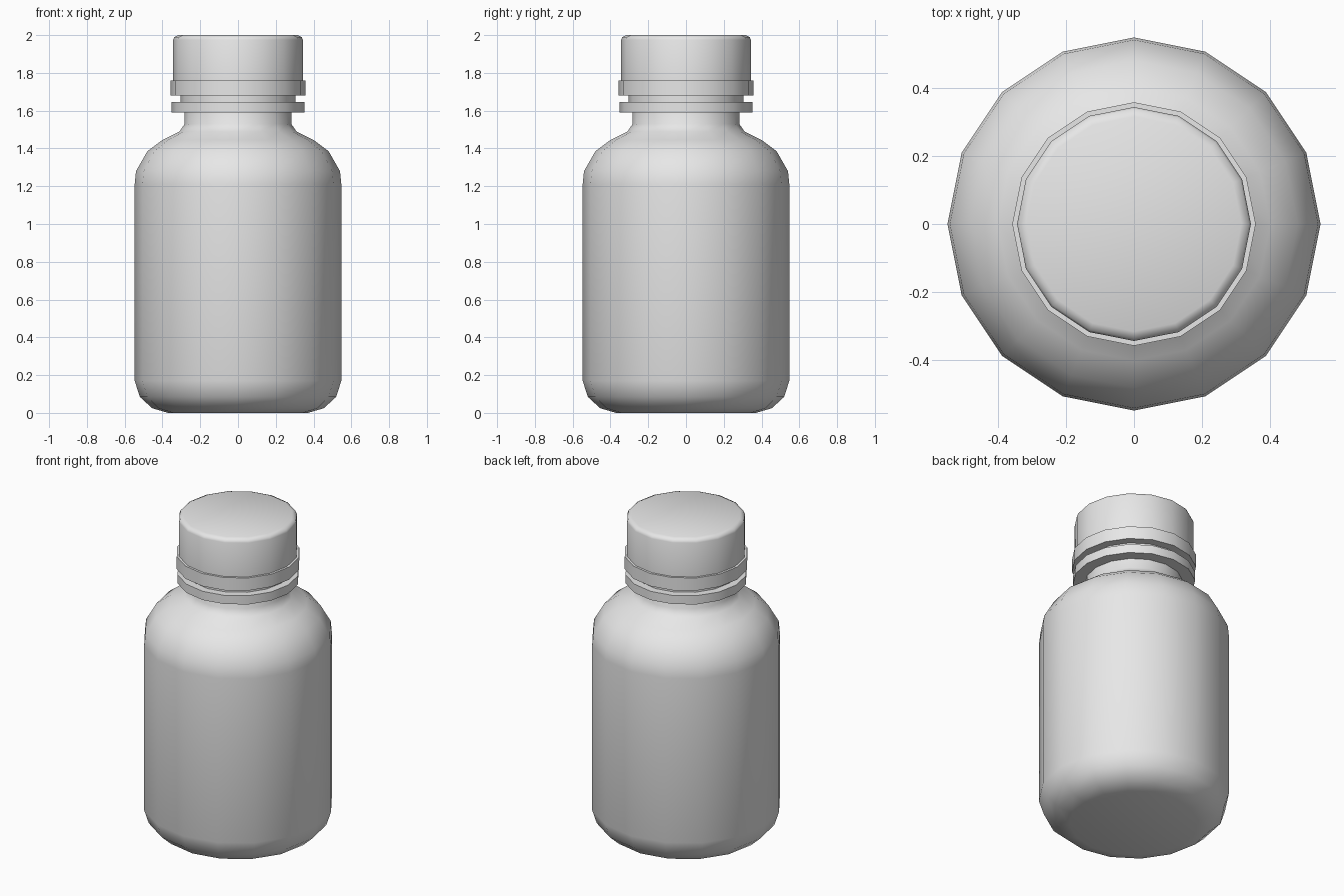
import bpy
import bmesh
import math

if "Cube" in bpy.data.objects:
    bpy.data.objects.remove(bpy.data.objects["Cube"])

SIDES = 16

plastic = bpy.data.materials.new("grey_plastic")
plastic.diffuse_color = (0.8, 0.8, 0.8, 1)
plastic.use_nodes = True
plastic.node_tree.nodes["Principled BSDF"].inputs["Base Color"].default_value = plastic.diffuse_color


def lathe(name, profile, angle=40, closed=False):
    """Turn (radius, height) points around z; open profiles get end caps."""
    bm = bmesh.new()
    rings = []
    for r, z in profile:
        rings.append([bm.verts.new((r * math.cos(2 * math.pi * i / SIDES),
                                    r * math.sin(2 * math.pi * i / SIDES), z))
                      for i in range(SIDES)])
    pairs = list(zip(rings, rings[1:]))
    if closed:
        pairs.append((rings[-1], rings[0]))
    else:
        bm.faces.new(rings[0][::-1])
        bm.faces.new(rings[-1])
    for low, high in pairs:
        for i in range(SIDES):
            j = (i + 1) % SIDES
            bm.faces.new((low[i], low[j], high[j], high[i]))
    bmesh.ops.recalc_face_normals(bm, faces=bm.faces)
    mesh = bpy.data.meshes.new(name)
    bm.to_mesh(mesh)
    bm.free()
    mesh.materials.append(plastic)
    obj = bpy.data.objects.new(name, mesh)
    bpy.context.collection.objects.link(obj)
    bpy.ops.object.select_all(action='DESELECT')
    obj.select_set(True)
    bpy.context.view_layer.objects.active = obj
    bpy.ops.object.shade_smooth_by_angle(angle=math.radians(angle))
    return obj


# Bottle with rounded base, shoulder and neck
lathe("bottle_body", [
    (0.37, 0.0), (0.455, 0.025), (0.52, 0.085), (0.547, 0.17),
    (0.547, 1.21), (0.54, 1.28), (0.48, 1.385), (0.40, 1.445),
    (0.31, 1.49), (0.282, 1.53), (0.282, 1.70)], angle=50)

# Collar on the neck
lathe("neck_collar", [
    (0.27, 1.59), (0.352, 1.59), (0.352, 1.645), (0.27, 1.645)], closed=True)

# Narrow sleeve between collar and tamper band
lathe("neck_sleeve", [
    (0.27, 1.64), (0.305, 1.64), (0.305, 1.70), (0.27, 1.70)], closed=True)

# Tamper band under the cap
lathe("tamper_band", [
    (0.27, 1.68), (0.357, 1.68), (0.357, 1.76), (0.27, 1.76)], closed=True)

# Screw cap with a softened top edge
lathe("cap", [
    (0.343, 1.74), (0.343, 1.975), (0.337, 1.99), (0.315, 2.0)], angle=50)
